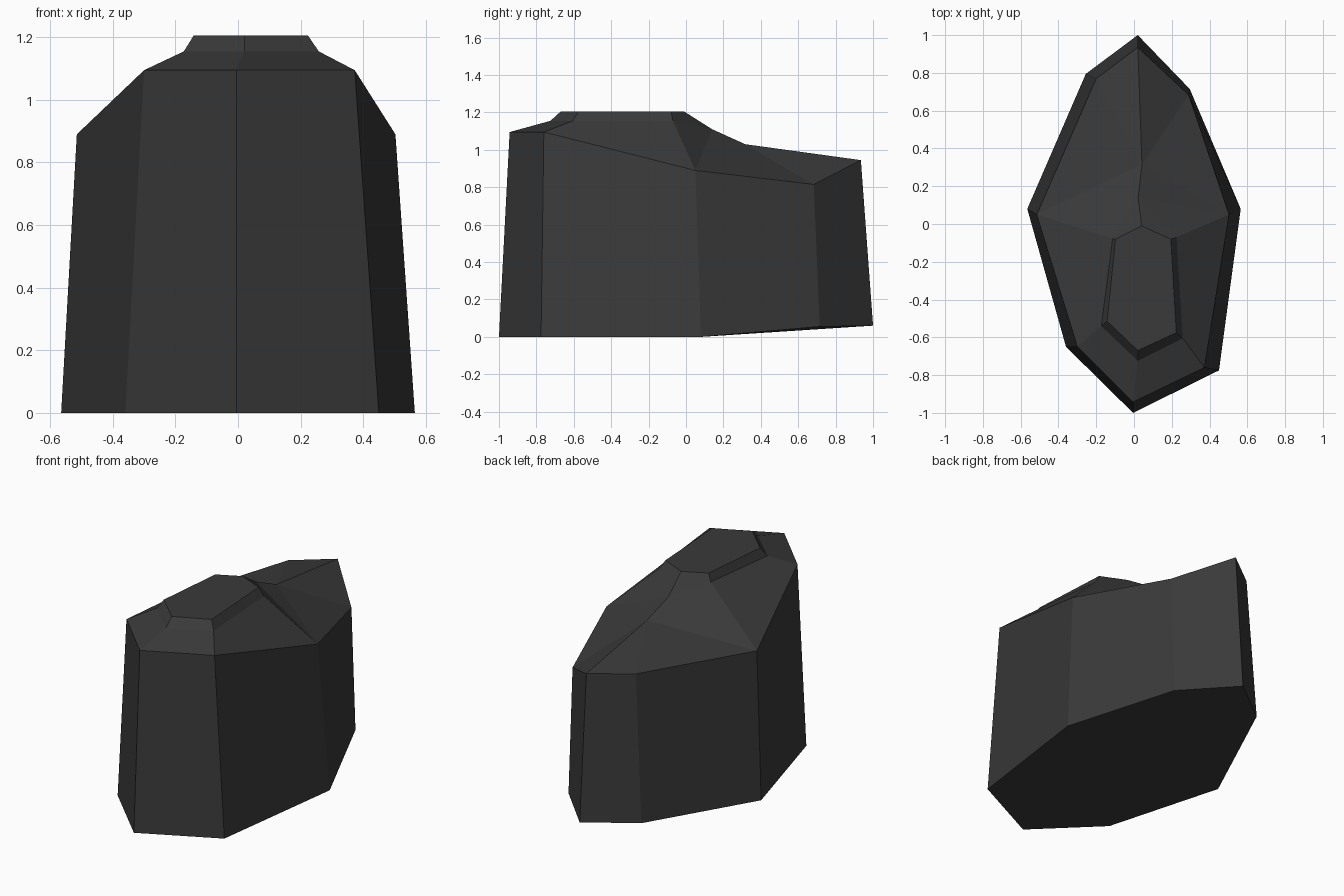
import bpy, bmesh

if "Cube" in bpy.data.objects:
    bpy.data.objects.remove(bpy.data.objects["Cube"])

# One dark stone colour
stone = bpy.data.materials.new("dark_stone")
stone.diffuse_color = (0.042, 0.042, 0.042, 1)
stone.use_nodes = True
stone.node_tree.nodes["Principled BSDF"].inputs["Base Color"].default_value = stone.diffuse_color

bm = bmesh.new()


def ring(points):
    return [bm.verts.new(p) for p in points]


def bridge(lower, upper, closed=True):
    """Join two matching rows of vertices with side faces."""
    n = len(lower)
    for i in range(n if closed else n - 1):
        j = (i + 1) % n
        bm.faces.new((lower[i], lower[j], upper[j], upper[i]))


# Footprint, counter-clockwise from the front tip; the back lifts a little
foot = ring([(-.005, -1, 0), (.45, -.775, 0), (.565, .08, 0), (.295, .715, .055),
             (.02, 1, .06), (-.255, .795, .05), (-.565, .08, 0), (-.36, -.65, 0)])
# Upper rim of the tapered walls
rim = ring([(-.005, -.943, 1.095), (.373, -.76, 1.095), (.503, .05, .89), (.29, .683, .815),
            (.02, .935, .945), (-.2, .77, .94), (-.515, .05, .89), (-.3, -.65, 1.095)])
# Shoulder around the cap and the cap itself, left back round to right back, then the spine
shoulder = ring([(-.113, -.077, 1.155), (-.173, -.54, 1.155), (.02, -.725, 1.155),
                 (.258, -.605, 1.155), (.225, -.07, 1.155), (.022, .14, 1.11)])
cap = ring([(-.098, -.08, 1.205), (-.142, -.515, 1.205), (.02, -.67, 1.205),
            (.224, -.575, 1.205), (.195, -.08, 1.205), (.04, -.01, 1.205)])
peak = bm.verts.new((.042, .317, 1.03))

# Walls and underside
bridge(foot, rim)
bm.faces.new([foot[i] for i in (6, 7, 0, 1, 2)])
bm.faces.new([foot[i] for i in (2, 3, 4, 5, 6)])

# Front slopes up to the shoulder, then the bevel and flat cap
bridge([rim[i] for i in (6, 7, 0, 1, 2)], shoulder[:5], closed=False)
bridge(shoulder, cap)
bm.faces.new(cap)

# Back slopes fanned round the low peak, plus the saddle behind the cap
for i in range(2, 6):
    bm.faces.new((rim[i], rim[i + 1], peak))
saddle = shoulder[5]
for side, corner in ((rim[2], shoulder[4]), (rim[6], shoulder[0])):
    bm.faces.new((side, peak, saddle))
    bm.faces.new((side, saddle, corner))

bmesh.ops.recalc_face_normals(bm, faces=bm.faces)
mesh = bpy.data.meshes.new("rock")
bm.to_mesh(mesh)
bm.free()
mesh.materials.append(stone)
bpy.context.collection.objects.link(bpy.data.objects.new("rock", mesh))
